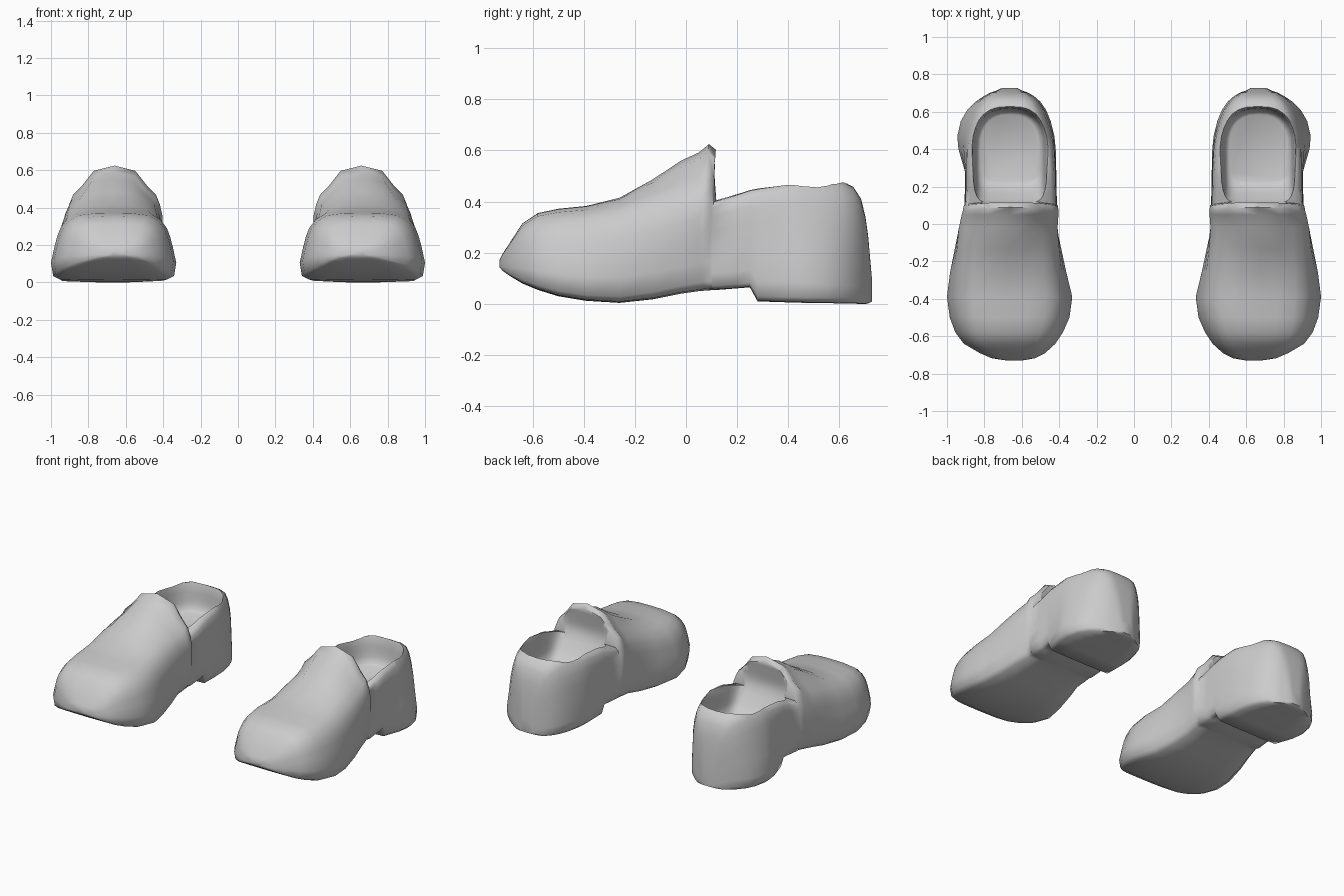
import bpy, bmesh, math
from mathutils import Matrix

if "Cube" in bpy.data.objects:
    bpy.data.objects.remove(bpy.data.objects["Cube"])

mat = bpy.data.materials.new("plain grey")
mat.diffuse_color = (0.6, 0.6, 0.6, 1)
mat.use_nodes = True
mat.node_tree.nodes["Principled BSDF"].inputs["Base Color"].default_value = mat.diffuse_color

# half cross-sections, bottom centre to top centre: (fraction of half width, fraction of height)
TOE = [(0, 0), (.5, .005), (.86, .012), (.965, .06), (1, .25), (.95, .46),
       (.905, .62), (.85, .75), (.75, .87), (.59, .96), (.3, .995), (0, 1)]
TONGUE = [(0, 0), (.5, 0), (.86, .01), (.94, .06), (.97, .2), (.985, .38),
          (.985, .53), (.93, .64), (.85, .73), (.67, .81), (.43, .95), (0, 1)]
HEEL = [(0, 0), (.5, 0), (.87, .005), (.955, .045), (.99, .18), (.985, .40),
        (.98, .65), (.97, .82), (.94, .92), (.87, .98), (.6, 1), (0, 1)]
BACK = [(0, 0), (.5, 0), (.88, .005), (.97, .045), (.99, .15), (.96, .38),
        (.94, .60), (.89, .76), (.80, .89), (.68, .965), (.45, .995), (0, 1)]

# stations along the shoe: y, inner x, outer x, bottom z, top z, tongue blend (None = heel)
STATIONS = [
    (-.73, .60, .68, .145, .17, 0), (-.718, .53, .76, .13, .195, 0),
    (-.69, .475, .825, .11, .238, 0),
    (-.64, .42, .91, .08, .315, 0), (-.58, .38, .955, .055, .355, 0),
    (-.50, .345, .985, .03, .372, 0), (-.39, .33, 1.0, .012, .383, 0),
    (-.26, .36, .985, .004, .415, .15), (-.13, .385, .962, .018, .487, .5),
    (-.02, .405, .94, .04, .56, 1), (.05, .40, .925, .05, .592, 1),
    (.09, .40, .92, .053, .625, 1), (.12, .402, .915, .055, .60, 1),
    (.127, .41, .91, .055, .405, None), (.19, .411, .906, .06, .43, None),
    (.25, .413, .906, .065, .45, None), (.28, .413, .906, .01, .457, None),
    (.40, .416, .91, .006, .476, None), (.47, .423, .908, .004, .482, None),
    (.55, .443, .892, .003, .486, None), (.61, .468, .868, .002, .481, None),
    (.655, .50, .835, .001, .457, None), (.685, .535, .80, 0, .41, None),
    (.702, .565, .77, 0, .34, None), (.712, .595, .74, .002, .27, None),
    (.728, .625, .705, .01, .09, None)]


def mix(p, q, t):
    return [(a[0] + (b[0] - a[0]) * t, a[1] + (b[1] - a[1]) * t) for a, b in zip(p, q)]


def section(y, x0, x1, zb, zt, blend):
    if blend is None:
        half = mix(HEEL, BACK, min(1, max(0, (y - .36) / .22)))
    else:
        half = mix(TOE, TONGUE, blend)
    loop = half + [(-u, v) for u, v in half[-2:0:-1]]
    cx, hw, pts = (x0 + x1) / 2, (x1 - x0) / 2, []
    for u, v in loop:
        x, z = cx + hw * u, zb + (zt - zb) * v
        # heel base flares outwards
        if blend is None and u > .8:
            x += .04 * max(0, 1 - ((y - .49) / .2) ** 2) * max(0, 1 - max(0, z - .08) / .3)
        # tongue edge curves forward at its sides
        dy = .025 * min(1, u * u) if .08 < y < .13 else 0
        pts.append((x, y - dy, z))
    return pts


def plan(z, x0, x1, y0, y1, tilt=0):
    # rounded heel at the back, squarer corners at the front
    cx, hw, ym, pts = (x0 + x1) / 2, (x1 - x0) / 2, .40, []
    for i in range(28):
        a = 2 * math.pi * i / 28
        c, s = math.cos(a), math.sin(a)
        p, d = (.8, y1 - ym) if s > 0 else (.35, ym - y0)
        y = ym + d * math.copysign(abs(s) ** p, s)
        pts.append((cx + hw * math.copysign(abs(c) ** p, c), y, z + tilt * (y - ym)))
    return pts


def loft(name, rings):
    bm = bmesh.new()
    loops = [[bm.verts.new(p) for p in r] for r in rings]
    n = len(loops[0])
    for a, b in zip(loops, loops[1:]):
        for i in range(n):
            j = (i + 1) % n
            bm.faces.new((a[i], a[j], b[j], b[i]))
    bm.faces.new(loops[0])
    bm.faces.new(loops[-1])
    bmesh.ops.recalc_face_normals(bm, faces=bm.faces[:])
    me = bpy.data.meshes.new(name)
    bm.to_mesh(me)
    bm.free()
    me.materials.append(mat)
    ob = bpy.data.objects.new(name, me)
    bpy.context.collection.objects.link(ob)
    return ob


# solid clog body
clog = loft("right_clog", [section(*s) for s in STATIONS])

# foot opening: sloping insole, steep walls and a hollow running up the tongue
cavity = loft("opening_cutter", [plan(*r) for r in [
    (.275, .51, .82, .23, .585, .1), (.285, .492, .838, .21, .60, .1),
    (.33, .482, .846, .165, .61, .05), (.37, .477, .852, .13, .615),
    (.41, .472, .856, .105, .617), (.45, .465, .862, .098, .622),
    (.475, .455, .87, .099, .63), (.50, .445, .88, .102, .64),
    (.57, .44, .885, .112, .645), (.70, .435, .885, .13, .645)]])
cavity.hide_render = True

cut = clog.modifiers.new("opening", 'BOOLEAN')
cut.operation, cut.solver, cut.object = 'DIFFERENCE', 'EXACT', cavity
bpy.context.view_layer.objects.active = clog
clog.select_set(True)
bpy.ops.object.modifier_apply(modifier=cut.name)
bpy.data.objects.remove(cavity)
bpy.ops.object.shade_smooth_by_angle(angle=math.radians(60))

# mirrored partner
left = clog.copy()
left.name = "left_clog"
left.data = clog.data.copy()
left.data.transform(Matrix.Scale(-1, 4, (1, 0, 0)))
left.data.flip_normals()
bpy.context.collection.objects.link(left)
